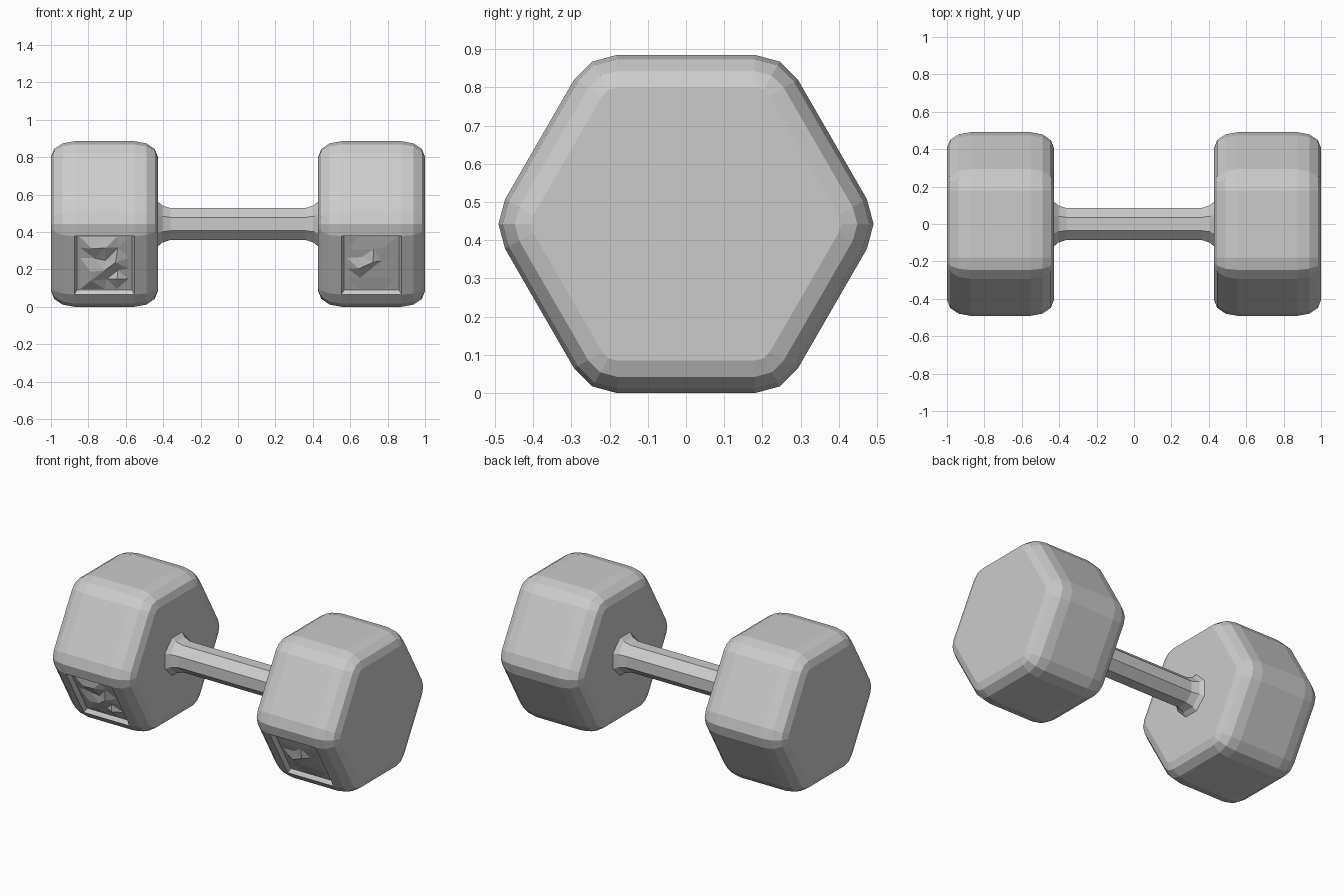
import bpy, bmesh, random
from math import sin, cos, pi, radians
from mathutils import Vector, Matrix

cube = bpy.data.objects.get("Cube")
if cube:
    bpy.data.objects.remove(cube, do_unlink=True)

AXIS_Z = 0.4425      # height of the handle axis
APOTHEM = 0.4425     # centre of a head to its flats
CORNER = 0.13        # rounding radius of the hexagon corners
HEAD_X, HEAD_HALF = 0.714, 0.286
RIM_X, RIM_IN = 0.125, 0.085   # size of the rounded rim
NORMAL = Vector((0, -cos(pi / 6), -sin(pi / 6)))  # lower front flat

grey = bpy.data.materials.new("Cast grey")
grey.use_nodes = True
colour = (0.6, 0.6, 0.6, 1)
grey.diffuse_color = colour
grey.node_tree.nodes["Principled BSDF"].inputs["Base Color"].default_value = colour


def add_object(name, bm):
    bmesh.ops.recalc_face_normals(bm, faces=bm.faces)
    mesh = bpy.data.meshes.new(name)
    bm.to_mesh(mesh)
    bm.free()
    mesh.materials.append(grey)
    obj = bpy.data.objects.new(name, mesh)
    bpy.context.collection.objects.link(obj)
    return obj


def loft(rings):
    """Join equal rings of points with quads and cap both ends."""
    bm = bmesh.new()
    loops = [[bm.verts.new(p) for p in ring] for ring in rings]
    for a, b in zip(loops, loops[1:]):
        for i in range(len(a)):
            j = (i + 1) % len(a)
            bm.faces.new((a[i], a[j], b[j], b[i]))
    bm.faces.new(loops[0])
    bm.faces.new(loops[-1])
    bm.normal_update()
    return bm


def hex_ring(x, inset):
    """Hexagon with rounded corners, moved inward by inset."""
    r = CORNER - inset
    reach = (APOTHEM - CORNER) / cos(pi / 6)
    points = []
    for k in range(6):
        a = k * pi / 3
        for turn in (-30, 0, 30):
            t = a + radians(turn)
            points.append((x, reach * cos(a) + r * cos(t),
                           AXIS_Z + reach * sin(a) + r * sin(t)))
    return points


def make_head(name, x):
    # Rounded rim profile, mirrored to both ends
    rim = []
    for i in range(4):
        t = i * pi / 6
        rim.append((HEAD_HALF - RIM_X * (1 - sin(t)), RIM_IN * (1 - cos(t))))
    profile = [(-w, d) for w, d in reversed(rim)] + rim
    bm = loft([hex_ring(x + w, d) for w, d in profile])
    bmesh.ops.recalc_face_normals(bm, faces=bm.faces)
    # Sunken panel on the lower front flat
    flat = max((f for f in bm.faces if f.normal.dot(NORMAL) > 0.99),
               key=lambda f: f.calc_area())
    bmesh.ops.inset_region(bm, faces=[flat], thickness=0.02, depth=-0.025)
    return add_object(name, bm)


def make_rough_patch(name, x, seed):
    # Crumpled casting relief inside the panel
    rng = random.Random(seed)
    bm = bmesh.new()
    bmesh.ops.create_grid(bm, x_segments=4, y_segments=5, size=0.5)
    for v in bm.verts:
        edge = v.is_boundary
        v.co.x *= 0.26
        v.co.y *= 0.32
        if not edge:
            v.co.x += rng.uniform(-0.015, 0.015)
            v.co.y += rng.uniform(-0.015, 0.015)
            v.co.z = rng.choice((0.004, 0.024))
    bmesh.ops.triangulate(bm, faces=bm.faces)
    right = Vector((1, 0, 0))
    up = NORMAL.cross(right)
    centre = Vector((x, 0, AXIS_Z)) + NORMAL * (APOTHEM - 0.024)
    frame = Matrix((right, up, NORMAL)).transposed().to_4x4()
    bmesh.ops.transform(bm, matrix=Matrix.Translation(centre) @ frame, verts=bm.verts)
    obj = add_object(name, bm)
    # Keep the open sheet facing outward
    if obj.data.polygons[0].normal.dot(NORMAL) < 0:
        obj.data.flip_normals()


for side, sign in (("left", 1), ("right", -1)):
    make_head(side + "_head", sign * HEAD_X)
    make_rough_patch(side + "_panel_relief", sign * HEAD_X, 4 + sign)

# Eight-sided handle, flared where it meets each head
half = [(0.36, 0.092), (0.405, 0.108), (0.44, 0.14)]
path = [(-x, r) for x, r in reversed(half)] + half
add_object("handle", loft([
    [(x, r * cos((i + 0.5) * pi / 4), AXIS_Z + r * sin((i + 0.5) * pi / 4))
     for i in range(8)] for x, r in path]))
